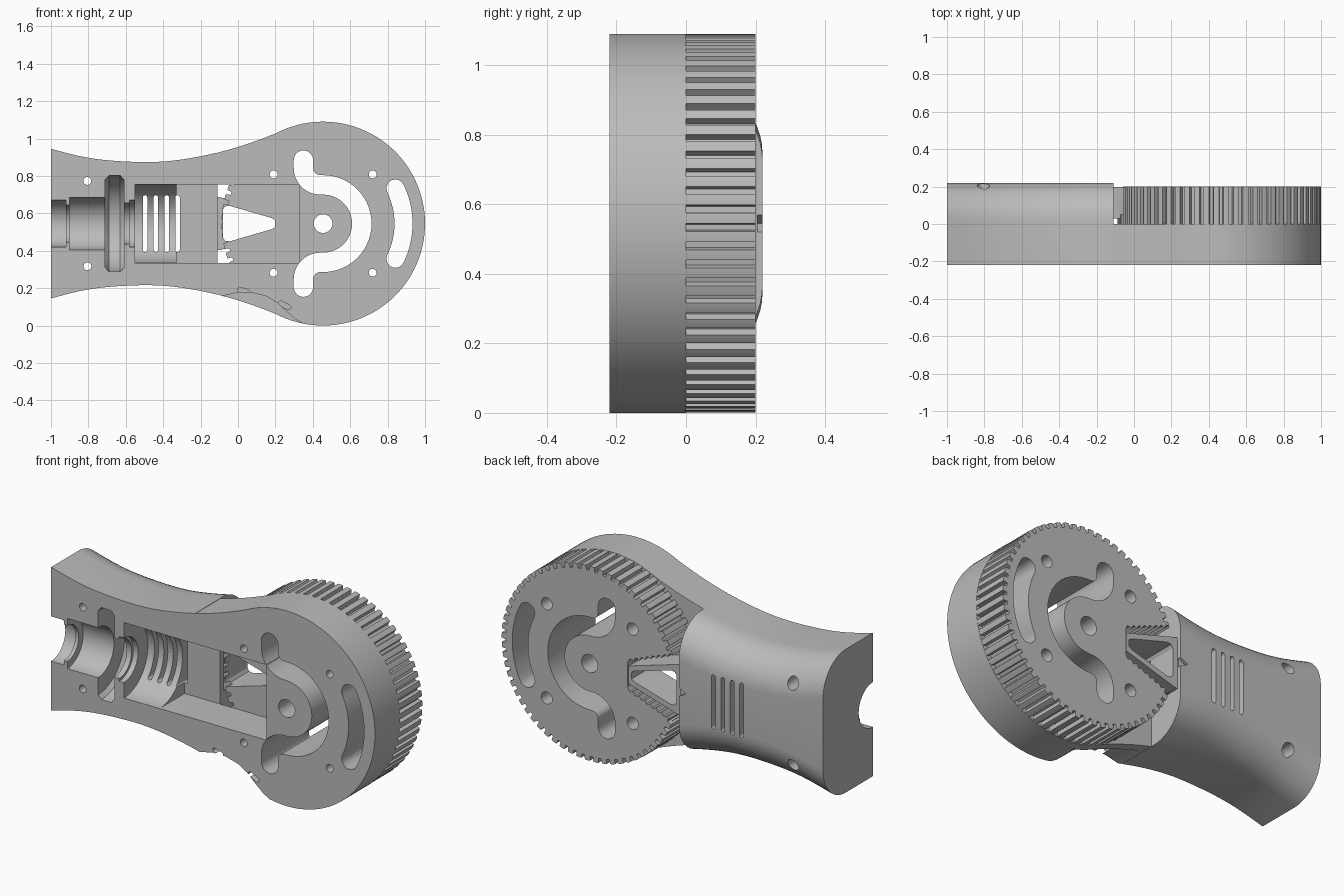
import bpy, bmesh
from math import sin, cos, pi, radians, sqrt
from mathutils import Vector

cube = bpy.data.objects.get("Cube")
if cube:
    bpy.data.objects.remove(cube, do_unlink=True)

FRONT, BACK, HEAD_BACK, GEAR_BACK = -0.22, 0.22, 0.0, 0.2
CX, CZ, R = 0.455, 0.545, 0.545
HANDLE_END = -0.11

grey = bpy.data.materials.new("plain grey")
grey.use_nodes = True
grey.diffuse_color = (0.5, 0.5, 0.5, 1)
grey.node_tree.nodes["Principled BSDF"].inputs["Base Color"].default_value = (0.5, 0.5, 0.5, 1)


# ---------- helpers ----------
def make_object(name, bm):
    bmesh.ops.recalc_face_normals(bm, faces=bm.faces)
    mesh = bpy.data.meshes.new(name)
    bm.to_mesh(mesh)
    bm.free()
    obj = bpy.data.objects.new(name, mesh)
    mesh.materials.append(grey)
    bpy.context.collection.objects.link(obj)
    return obj


def loft(name, rings):
    """Skin a list of closed rings and cap both ends."""
    bm = bmesh.new()
    rows = [[bm.verts.new(p) for p in ring] for ring in rings]
    n = len(rows[0])
    for a, b in zip(rows, rows[1:]):
        for i in range(n):
            j = (i + 1) % n
            bm.faces.new((a[i], a[j], b[j], b[i]))
    bm.faces.new(rows[0])
    bm.faces.new(rows[-1])
    return make_object(name, bm)


def prism(name, pts, y0, y1):
    return loft(name, [[(x, y, z) for x, z in pts] for y in (y0, y1)])


def arc(cx, cz, r, a0, a1, n):
    steps = [radians(a0 + (a1 - a0) * i / n) for i in range(n + 1)]
    return [(cx + r * cos(a), cz + r * sin(a)) for a in steps]


def circle(cx, cz, r, n=32):
    return arc(cx, cz, r, 0, 360, n)[:-1]


def strip(path, w):
    """Outline of a path thickened by w with round ends."""
    path = [Vector(p) for p in path]
    left, right = [], []
    for i, p in enumerate(path):
        d = (path[min(i + 1, len(path) - 1)] - path[max(i - 1, 0)]).normalized()
        nrm = Vector((-d.y, d.x)) * w
        left.append(p + nrm)
        right.append(p - nrm)

    def cap(center, start):
        out = []
        for k in range(1, 8):
            a = -pi * k / 8
            v = start - center
            out.append(center + Vector((v.x * cos(a) - v.y * sin(a), v.x * sin(a) + v.y * cos(a))))
        return out
    pts = left + cap(path[-1], left[-1]) + right[::-1] + cap(path[0], right[0])
    return [tuple(p) for p in pts]


def combine(obj, other, operation):
    mod = obj.modifiers.new("combine", 'BOOLEAN')
    mod.operation, mod.solver, mod.object = operation, 'EXACT', other
    bpy.context.view_layer.objects.active = obj
    bpy.ops.object.modifier_apply(modifier=mod.name)
    bpy.data.objects.remove(other, do_unlink=True)


def cut(pts, y0, y1):
    combine(body, prism("cutter", pts, y0, y1), 'DIFFERENCE')


def box(x0, x1, z0, z1):
    return [(x0, z0), (x1, z0), (x1, z1), (x0, z1)]


def mirror_z(pts):
    return [(x, 2 * CZ - z) for x, z in pts]


# ---------- waisted outline: half width along x ----------
KEYS = [(-1.2, 0.46), (-1, 0.4), (-0.8, 0.352), (-0.6, 0.332), (-0.4, 0.332),
        (-0.2, 0.36), (0, 0.41), (0.2, 0.482), (0.4, 0.57)]


def half_width(x):
    i = max(1, min(len(KEYS) - 3, int((x + 1.2) / 0.2 + 1e-6)))
    t = (x - KEYS[i][0]) / 0.2
    a, b, c, d = (k[1] for k in KEYS[i - 1:i + 3])
    return 0.5 * (2 * b + (c - a) * t + (2 * a - 5 * b + 4 * c - d) * t * t + (3 * b - a - 3 * c + d) * t ** 3)


# ---------- handle with rounded back ----------
rings = []
for i in range(25):
    x = -1 + (HANDLE_END + 1) * i / 24
    h = half_width(x)
    side = arc(h - 0.2, 0.02, 0.2, 0, 90, 12)
    profile = [(h, FRONT)] + side + [(-z, y) for z, y in side[::-1]] + [(-h, FRONT)]
    rings.append([(x, y, CZ + z) for z, y in profile])
body = loft("tool_housing", rings)

# ---------- round head plate ----------
upper = [(-0.15, CZ + half_width(-0.15) - 0.01)]
upper += [(x, CZ + half_width(x)) for x in (-0.1 + 0.03 * i for i in range(10))]
rim = arc(CX, CZ, R, 118, -118, 72)
lower = mirror_z(upper)[::-1]
combine(body, prism("head_plate", upper + rim + lower, FRONT, HEAD_BACK), 'UNION')

# ---------- toothed wheel ----------
teeth = []
COUNT = 64
for i in range(COUNT):
    for f, r in ((0, 0.543), (0.28, 0.544), (0.56, 0.543), (0.62, 0.518), (0.94, 0.518)):
        a = 2 * pi * (i + f) / COUNT
        teeth.append((CX + r * cos(a), CZ + r * sin(a)))
combine(body, prism("toothed_wheel", teeth, -0.02, GEAR_BACK), 'UNION')

# ---------- serrated wedge notch and its hollow pointer ----------
edge = []
for i in range(9):
    x = 0.22 - 0.035 * i
    z = 0.07 + 0.0135 * i
    edge += [(x, CZ + z), (x - 0.012, CZ + z + 0.022), (x - 0.024, CZ + z + 0.022)]
edge.append((HANDLE_END + 0.002, CZ + 0.18))
cut(edge + mirror_z(edge)[::-1], 0.05, 0.3)
pointer = [(-0.13, CZ + 0.145), (-0.09, CZ + 0.14), (0.215, CZ + 0.05)]
combine(body, prism("pointer", pointer + mirror_z(pointer)[::-1], 0.03, GEAR_BACK - 0.002), 'UNION')
window = [(-0.08, CZ + 0.075), (-0.07, CZ + 0.092), (-0.045, CZ + 0.095), (0.18, CZ + 0.03), (0.198, CZ + 0.018)]
cut(window + mirror_z(window)[::-1], -0.3, 0.3)

# ---------- main front pocket ----------
cut(box(-0.33, 0.33, CZ - 0.21, CZ + 0.21), -0.3, 0.0)

# ---------- round cavities along the tool axis ----------
for x0, x1, r in ((-1.1, -0.92, 0.125), (-0.93, -0.89, 0.1), (-0.9, -0.7, 0.14),
                  (-0.72, -0.56, 0.11), (-0.58, -0.54, 0.125), (-0.55, -0.32, 0.2105)):
    ring = circle(FRONT, CZ, r, 48)
    combine(body, loft("cutter", [[(x, y, z) for y, z in ring] for x in (x0, x1)]), 'DIFFERENCE')
# collar groove with softened edges
rings = []
for x, r in ((-0.71, 0.235), (-0.69, 0.257), (-0.63, 0.257), (-0.61, 0.235)):
    rings.append([(x, y, z) for y, z in circle(FRONT, CZ, r, 48)])
combine(body, loft("cutter", rings), 'DIFFERENCE')

# ---------- vent slots ----------
for i in range(4):
    x = -0.497 + 0.058 * i
    cut(strip([(x, CZ - 0.14), (x, CZ + 0.14)], 0.012), -0.3, 0.3)

# ---------- curved openings in the head ----------
bend = [(0.35, 0.885)] + arc(0.44, 0.842, 0.09, 180, 262, 8)
path = bend + arc(CX, CZ, 0.207, 90, -90, 28) + mirror_z(bend)[::-1]
cut(strip(path, 0.052), -0.3, 0.3)
cut(strip(arc(CX, CZ, 0.43, 26, -26, 16), 0.048), -0.3, 0.3)
cut(circle(CX, CZ, 0.05), -0.3, 0.3)

# ---------- screw holes with wider recesses at the back ----------
for x, dz, y in ((-0.805, 0.228, 0.05), (0.19, 0.263, 0.06), (0.72, 0.263, 0.06)):
    for s in (1, -1):
        cut(circle(x, CZ + s * dz, 0.021, 20), -0.3, 0.3)
        cut(circle(x, CZ + s * dz, 0.034, 20), y, 0.3)

# ---------- alignment mark on the handle ----------
cut([(-0.1, CZ - 0.03), (-0.1, CZ + 0.03), (-0.155, CZ)], 0.205, 0.3)

# ---------- shallow cable relief on the lower edge ----------
cut([(-0.1, 0.05), (-0.1, 0.155), (0, 0.177), (0.08, 0.175), (0.15, 0.157), (0.21, 0.122),
     (0.26, 0.075), (0.31, 0.032), (0.36, 0.004), (0.36, -0.1)], -0.3, -0.06)
for x, z, dx, dz in ((0.03, 0.186, 0.02, -0.006), (0.25, 0.108, 0.02, -0.01)):
    cut(strip([(x - dx, z - dz), (x + dx, z + dz)], 0.013), -0.3, -0.1)

# ---------- shading ----------
bpy.ops.object.select_all(action='DESELECT')
body.select_set(True)
bpy.context.view_layer.objects.active = body
bpy.ops.object.shade_smooth_by_angle(angle=radians(25))
